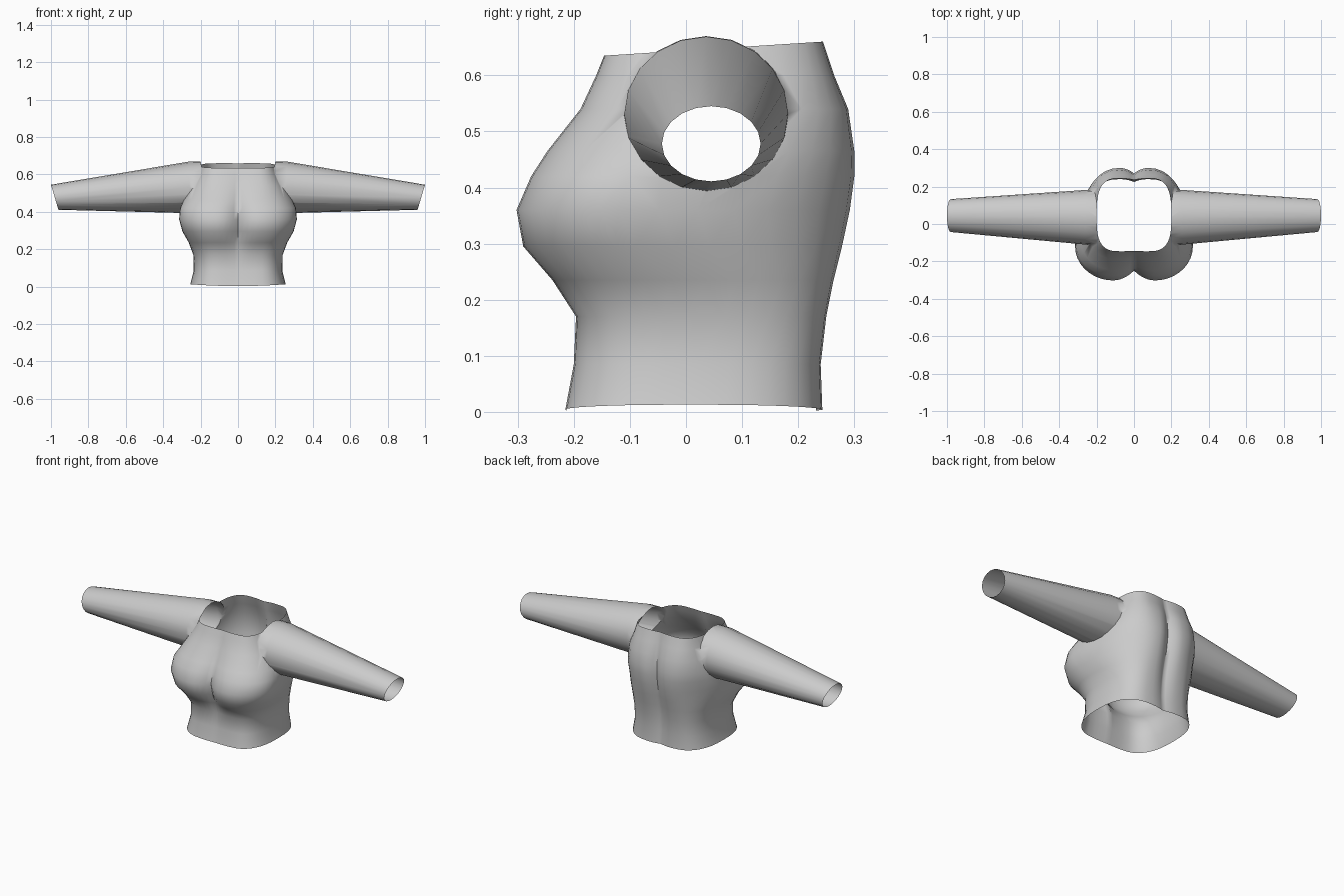
import bpy, bmesh
from math import sin, cos, pi, radians

if "Cube" in bpy.data.objects:
    bpy.data.objects.remove(bpy.data.objects["Cube"])

# Torso sections: z, half width, y of widest point, front lobe x, front y,
# front centre y, back y, back centre y, squareness
SECTIONS = [
    (0.003, .255, .01, .09, -.215, -.213, .243, .232, 2.6),
    (0.085, .237, .02, .09, -.200, -.196, .240, .225, 2.6),
    (0.170, .239, .01, .09, -.196, -.190, .250, .228, 2.5),
    (0.235, .263, -.03, .10, -.238, -.210, .263, .237, 2.3),
    (0.295, .297, -.09, .11, -.290, -.235, .278, .250, 2.1),
    (0.360, .315, -.12, .11, -.302, -.250, .292, .262, 2.0),
    (0.420, .310, -.10, .11, -.276, -.235, .300, .270, 2.1),
    (0.465, .290, -.05, .10, -.247, -.215, .300, .270, 2.2),
    (0.540, .255, .02, .09, -.188, -.175, .289, .262, 2.4),
    (0.600, .220, .04, .08, -.160, -.155, .264, .248, 2.7),
    (0.640, .200, .04, .075, -.146, -.143, .244, .236, 3.0),
]
BACK_X = .075
N = 9


def half_section(w, ys, xf, f, cf, b, cb, e):
    """Points from front centre, round the side, to back centre."""
    pts = [(xf * t, f + (cf - f) * (1 - t) ** 2) for t in (0, .2, .45, .7)]
    for i in range(N + 1):
        a = pi / 2 * i / N
        pts.append((xf + (w - xf) * sin(a) ** (2 / e),
                    ys + (f - ys) * max(cos(a), 0) ** (2 / e)))
    bx = min(BACK_X, w)
    for i in range(1, N + 1):
        a = pi / 2 * i / N
        pts.append((bx + (w - bx) * max(cos(a), 0) ** (2 / e),
                    ys + (b - ys) * sin(a) ** (2 / e)))
    pts += [(bx * t, b + (cb - b) * (1 - t) ** 2) for t in (.7, .45, .2, 0)]
    return pts


def loft(bm, rings):
    """Closed solid through a list of vertex rings."""
    vs = [[bm.verts.new(p) for p in r] for r in rings]
    n = len(vs[0])
    for a, b in zip(vs, vs[1:]):
        for i in range(n):
            j = (i + 1) % n
            bm.faces.new((a[i], a[j], b[j], b[i]))
    bm.faces.new(vs[0])
    bm.faces.new(vs[-1])


def finish(bm, name):
    bmesh.ops.recalc_face_normals(bm, faces=bm.faces[:])
    me = bpy.data.meshes.new(name)
    bm.to_mesh(me)
    bm.free()
    ob = bpy.data.objects.new(name, me)
    bpy.context.collection.objects.link(ob)
    return ob


# Torso, with a temporary plug above the neckline
rings = []
for k, (z, *p) in enumerate(SECTIONS):
    half = half_section(*p)
    loop = half + [(-x, y) for x, y in reversed(half[1:-1])]
    ring = []
    for x, y in loop:
        dz = .010 * (x / p[0]) ** 2 if k == 0 else 0
        if k == len(SECTIONS) - 1:
            dz = -.005 + .025 * (y + .146) / .39
        ring.append((x, y, z + dz))
    rings.append(ring)
rings.append([(x, y, .78) for x, y, z in rings[-1]])
bm = bmesh.new()
loft(bm, rings)
torso = finish(bm, "shirt")

# Sleeves: x, centre y, centre z, radius y, radius z, end slant
SLEEVE = [(.12, .036, .531, .150, .140, 0),
          (.26, .036, .531, .146, .138, 0),
          (.98, .045, .478, .088, .067, .02)]
bm = bmesh.new()
for s in (1, -1):
    tube = []
    for x, cy, cz, ry, rz, sl in SLEEVE:
        ring = []
        for i in range(20):
            a = 2 * pi * i / 20 + .001
            ring.append((s * (x + sl * sin(a)), cy + ry * cos(a), cz + rz * sin(a)))
        tube.append(ring)
    loft(bm, tube)
sleeves = finish(bm, "sleeves")
sleeves.hide_render = True

# Join sleeves to torso
bpy.context.view_layer.objects.active = torso
torso.select_set(True)
mod = torso.modifiers.new("join", 'BOOLEAN')
mod.operation = 'UNION'
mod.solver = 'EXACT'
mod.object = sleeves
bpy.ops.object.modifier_apply(modifier=mod.name)
bpy.data.objects.remove(sleeves, do_unlink=True)

# Open the neck, hem and cuffs
bm = bmesh.new()
bm.from_mesh(torso.data)
drop = []
for f in bm.faces:
    zs = [v.co.z for v in f.verts]
    xs = [abs(v.co.x) for v in f.verts]
    neck = min(zs) > .628 and max(xs) < .202
    if neck or max(zs) < .03 or min(xs) > .94:
        drop.append(f)
bmesh.ops.delete(bm, geom=drop, context='FACES')
bmesh.ops.remove_doubles(bm, verts=bm.verts[:], dist=.0008)
bm.to_mesh(torso.data)
bm.free()
bpy.ops.object.shade_smooth_by_angle(angle=radians(65))
